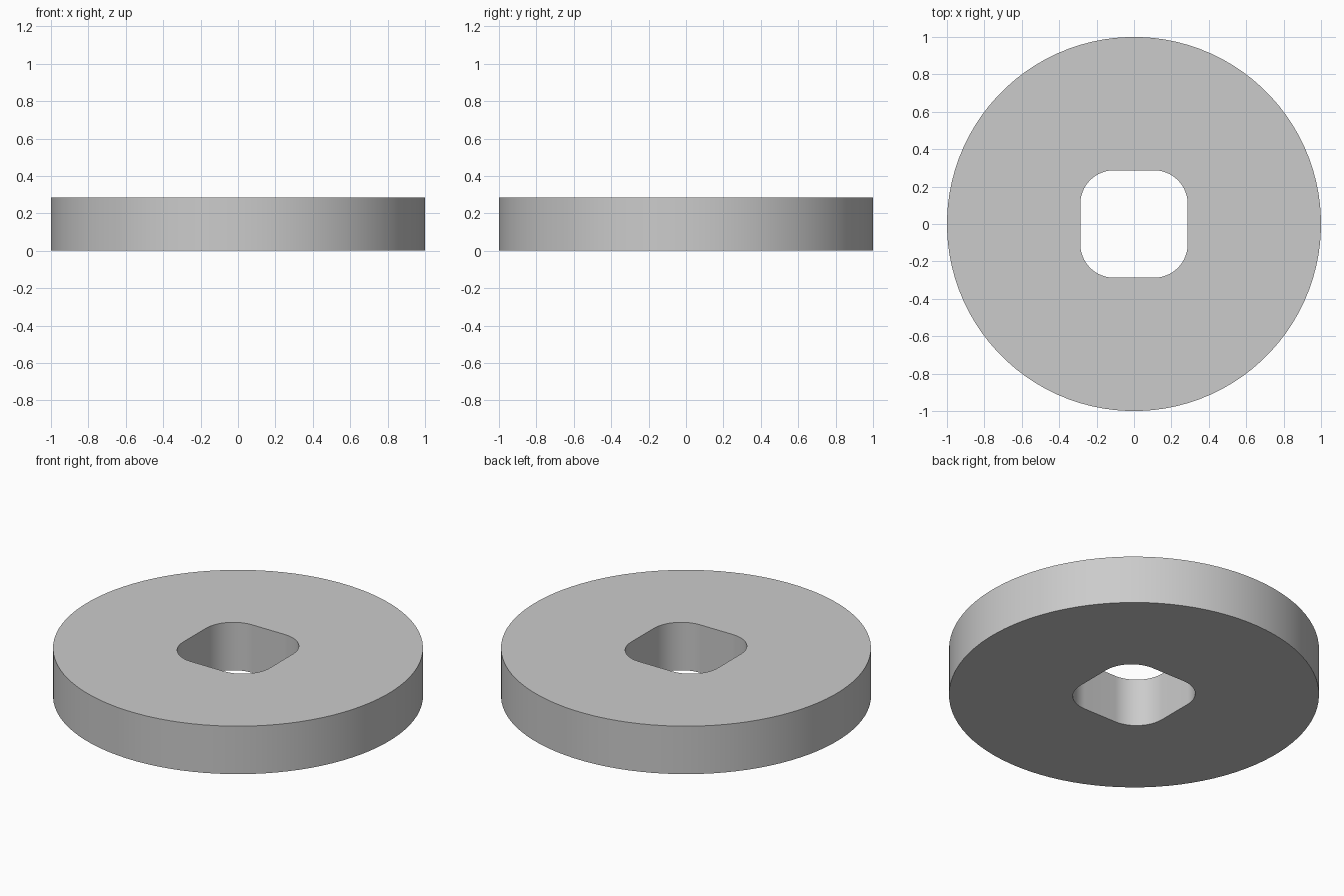
import bpy, bmesh
from math import pi, sin, cos, radians

if "Cube" in bpy.data.objects:
    bpy.data.objects.remove(bpy.data.objects["Cube"])

HEIGHT = 0.286
OUTER_R = 1.0
HALF_HOLE = 0.287   # half width of the square hole
CORNER_R = 0.18     # rounding of the hole corners
STEPS = 23          # segments per hole corner
COUNT = 4 * (STEPS + 1)


def hole_profile():
    """Rounded square, counter-clockwise."""
    c = HALF_HOLE - CORNER_R
    pts = []
    for q, (sx, sy) in enumerate([(1, 1), (-1, 1), (-1, -1), (1, -1)]):
        for j in range(STEPS + 1):
            a = pi / 2 * (q + j / STEPS)
            pts.append((sx * c + CORNER_R * cos(a), sy * c + CORNER_R * sin(a)))
    return pts


def rim_profile():
    """Circle with the same number of points as the hole."""
    return [(OUTER_R * cos(2 * pi * (i + 0.5) / COUNT),
             OUTER_R * sin(2 * pi * (i + 0.5) / COUNT)) for i in range(COUNT)]


bm = bmesh.new()


def ring(profile, z):
    return [bm.verts.new((x, y, z)) for x, y in profile]


# Four loops: outer bottom, outer top, hole top, hole bottom
loops = [ring(rim_profile(), 0), ring(rim_profile(), HEIGHT),
         ring(hole_profile(), HEIGHT), ring(hole_profile(), 0)]

# Join each loop to the next: rim wall, top face, hole wall, bottom face
for k in range(4):
    a, b = loops[k], loops[(k + 1) % 4]
    for i in range(COUNT):
        n = (i + 1) % COUNT
        bm.faces.new((a[i], a[n], b[n], b[i]))
bmesh.ops.recalc_face_normals(bm, faces=bm.faces)

mesh = bpy.data.meshes.new("disc_with_square_hole")
bm.to_mesh(mesh)
bm.free()
disc = bpy.data.objects.new("disc_with_square_hole", mesh)
bpy.context.collection.objects.link(disc)

# Smooth walls, sharp rims
bpy.context.view_layer.objects.active = disc
disc.select_set(True)
bpy.ops.object.shade_smooth_by_angle(angle=radians(30))
